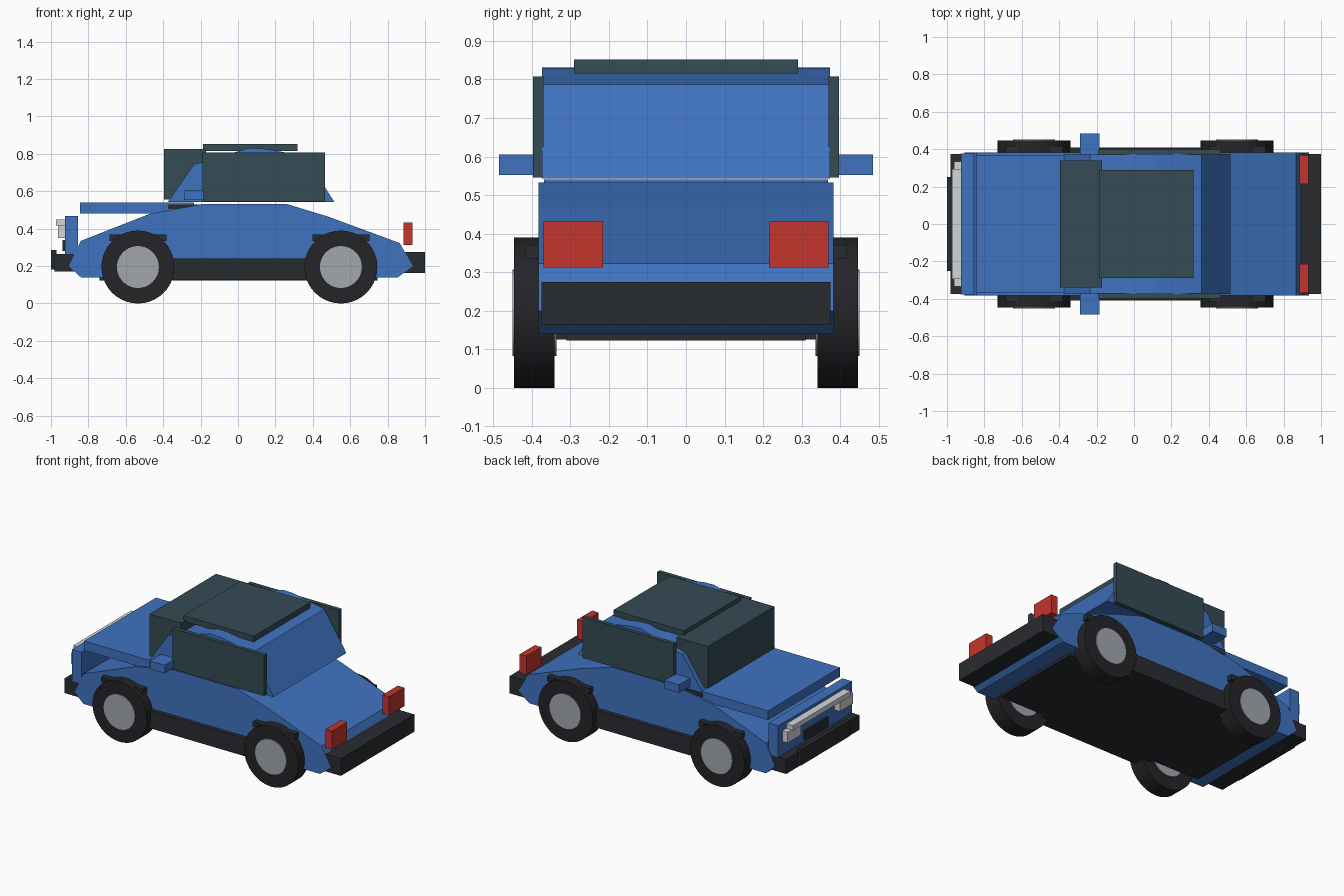
import bpy, bmesh
from math import pi

if "Cube" in bpy.data.objects:
    bpy.data.objects.remove(bpy.data.objects["Cube"])


def material(name, rgb):
    m = bpy.data.materials.new(name)
    m.diffuse_color = (*rgb, 1)
    m.use_nodes = True
    m.node_tree.nodes["Principled BSDF"].inputs["Base Color"].default_value = m.diffuse_color
    return m


BLUE = material("blue_paint", (0.05, 0.17, 0.53))
GLASS = material("dark_glass", (0.035, 0.07, 0.09))
TRIM = material("black_trim", (0.022, 0.025, 0.03))
TYRE = material("rubber", (0.018, 0.018, 0.022))
METAL = material("wheel_metal", (0.36, 0.39, 0.42))
CHROME = material("chrome", (0.65, 0.67, 0.69))
RED = material("red_lens", (0.55, 0.035, 0.025))


def finish(name, bm, mat):
    bmesh.ops.recalc_face_normals(bm, faces=bm.faces)
    me = bpy.data.meshes.new(name)
    bm.to_mesh(me)
    bm.free()
    me.materials.append(mat)
    ob = bpy.data.objects.new(name, me)
    bpy.context.collection.objects.link(ob)
    return ob


def box(name, x, y, z, mat):
    bm = bmesh.new()
    bmesh.ops.create_cube(bm, size=1)
    for v in bm.verts:
        for i, (lo, hi) in enumerate((x, y, z)):
            v.co[i] = lo if v.co[i] < 0 else hi
    return finish(name, bm, mat)


def pair(name, x, y, z, mat):
    box(name + "_left", x, (-y[1], -y[0]), z, mat)
    box(name + "_right", x, y, z, mat)


def extrusion(name, profile, half, mat):
    bm = bmesh.new()
    face = bm.faces.new([bm.verts.new((x, -half, z)) for x, z in profile])
    ext = bmesh.ops.extrude_face_region(bm, geom=[face])["geom"]
    bmesh.ops.translate(bm, vec=(0, 2 * half, 0),
                        verts=[g for g in ext if isinstance(g, bmesh.types.BMVert)])
    return finish(name, bm, mat)


def disc(name, x, y, z, radius, width, mat):
    bpy.ops.mesh.primitive_cylinder_add(vertices=40, radius=radius, depth=width,
                                        location=(x, y, z), rotation=(pi / 2, 0, 0))
    ob = bpy.context.object
    ob.name = name
    ob.data.materials.append(mat)
    bpy.ops.object.shade_smooth_by_angle()


# Lower body and cabin from side profiles
extrusion("body", [(-0.905, 0.2), (-0.84, 0.335), (-0.47, 0.48), (-0.19, 0.532),
                   (0.26, 0.532), (0.48, 0.465), (0.865, 0.323), (0.935, 0.2),
                   (0.855, 0.14), (-0.84, 0.14)], 0.382, BLUE)
extrusion("cabin", [(-0.375, 0.543), (-0.235, 0.745), (-0.19, 0.755), (0.02, 0.82),
                    (0.06, 0.831), (0.13, 0.829), (0.24, 0.81), (0.36, 0.787),
                    (0.515, 0.543)], 0.373, BLUE)

# Bonnet, cowl and nose
box("bonnet", (-0.845, -0.235), (-0.368, 0.368), (0.48, 0.54), BLUE)
box("cowl", (-0.375, -0.19), (-0.372, 0.372), (0.505, 0.53), TRIM)
box("nose_panel", (-0.925, -0.855), (-0.378, 0.378), (0.265, 0.468), BLUE)

# Glass
box("windscreen", (-0.395, -0.17), (-0.34, 0.34), (0.555, 0.825), GLASS)
box("roof_panel", (-0.187, 0.317), (-0.29, 0.29), (0.815, 0.852), GLASS)
pair("side_window", (-0.19, 0.465), (0.37, 0.397), (0.545, 0.808), GLASS)
pair("mirror", (-0.29, -0.185), (0.365, 0.485), (0.552, 0.605), BLUE)

# Underside and sills
box("floor", (-0.74, 0.745), (-0.31, 0.31), (0.123, 0.18), TRIM)
pair("sill", (-0.4, 0.41), (0.3, 0.408), (0.125, 0.24), TRIM)

# Bumpers
box("front_bumper", (-0.98, -0.84), (-0.375, 0.375), (0.17, 0.265), TRIM)
box("front_bumper_pad", (-1.0, -0.97), (-0.25, 0.25), (0.183, 0.285), TRIM)
box("rear_bumper", (0.865, 1.0), (-0.375, 0.375), (0.163, 0.275), TRIM)

# Lights and grille
box("grille", (-0.938, -0.92), (-0.12, 0.12), (0.28, 0.34), TRIM)
box("chrome_bar", (-0.973, -0.925), (-0.295, 0.295), (0.418, 0.45), CHROME)
pair("headlight", (-0.962, -0.92), (0.2, 0.335), (0.35, 0.42), CHROME)
pair("tail_light", (0.885, 0.932), (0.215, 0.37), (0.312, 0.432), RED)

# Wheels and arch trims
for end, x in (("front", -0.535), ("rear", 0.55)):
    pair(end + "_arch_trim", (x - 0.152, x + 0.152), (0.34, 0.418), (0.335, 0.37), TRIM)
    for side, s in (("left", -1), ("right", 1)):
        disc(f"{end}_tyre_{side}", x, s * 0.393, 0.195, 0.195, 0.105, TYRE)
        disc(f"{end}_hub_{side}", x, s * 0.393, 0.195, 0.112, 0.115, METAL)
